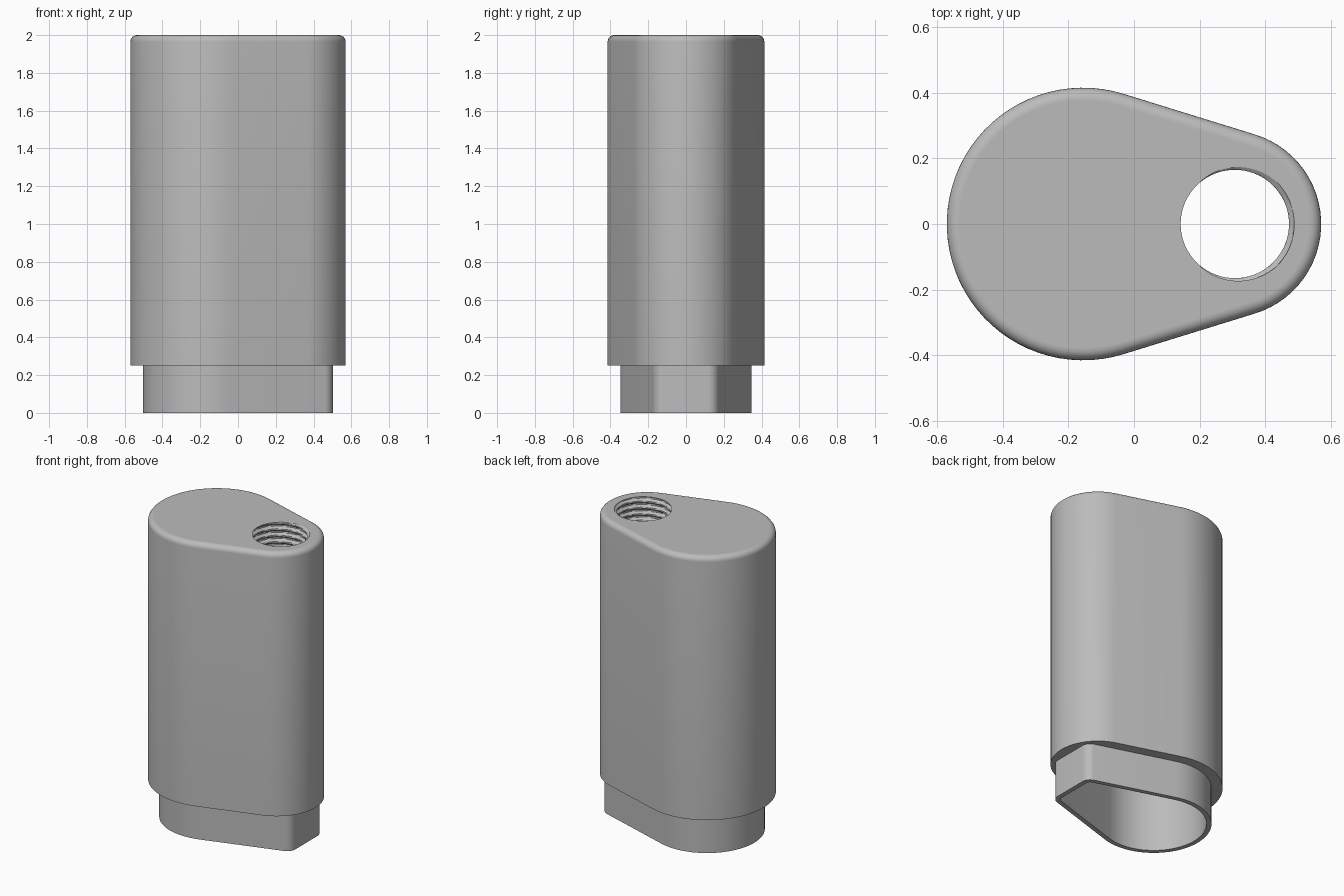
import bpy
import bmesh
from math import acos, cos, sin, pi, radians

if "Cube" in bpy.data.objects:
    bpy.data.objects.remove(bpy.data.objects["Cube"], do_unlink=True)

grey = bpy.data.materials.new("plain grey")
grey.use_nodes = True
grey.diffuse_color = (0.5, 0.5, 0.5, 1)
grey.node_tree.nodes["Principled BSDF"].inputs["Base Color"].default_value = (0.5, 0.5, 0.5, 1)

# Main dimensions
BIG_X, SMALL_X = -0.155, 0.285
BIG_R, SMALL_R = 0.415, 0.285
COLLAR_R, CORNER_R, COLLAR_END = 0.348, 0.06, 0.503
STEP_Z, TOP_Z, FILLET, WALL = 0.25, 2.0, 0.035, 0.03
BORE_X, CREST_R, ROOT_R = 0.307, 0.165, 0.181
PITCH, TURNS, SIDES = 0.042, 6, 72
BORE_Z = TOP_Z - PITCH * TURNS
SLOPE = acos((BIG_R - SMALL_R) / (SMALL_X - BIG_X))
HALF_END, BIG_END = 14, 48


def arc(cx, cy, r, start, end, count):
    return [(cx + r * cos(start + (end - start) * i / (count - 1)),
             cy + r * sin(start + (end - start) * i / (count - 1))) for i in range(count)]


def body_ring(z, inset=0.0):
    """Teardrop outline with two round ends."""
    pts = arc(SMALL_X, 0, SMALL_R - inset, -SLOPE, SLOPE, 2 * HALF_END)
    pts += arc(BIG_X, 0, BIG_R - inset, SLOPE, 2 * pi - SLOPE, BIG_END)
    return [(x, y, z) for x, y in pts]


def collar_ring(z, inset=0.0):
    """Same outline made smaller, with the narrow end cut flat."""
    cx = COLLAR_END - CORNER_R
    cy = (COLLAR_R - CORNER_R - cos(SLOPE) * (cx - BIG_X)) / sin(SLOPE)
    r = CORNER_R - inset
    pts = arc(cx, -cy, r, -SLOPE, 0, HALF_END) + arc(cx, cy, r, 0, SLOPE, HALF_END)
    pts += arc(BIG_X, 0, COLLAR_R - inset, SLOPE, 2 * pi - SLOPE, BIG_END)
    return [(x, y, z) for x, y in pts]


def bore_ring(z):
    """One slice through a helical thread."""
    ring = []
    for i in range(SIDES):
        turn = i / SIDES
        phase = ((TOP_Z - z) / PITCH + turn) % 1
        ridge = min(1, max(0, 1.5 - abs(phase - 0.5) * 4))
        r = ROOT_R + (CREST_R - ROOT_R) * ridge
        ring.append((BORE_X + r * cos(turn * 2 * pi), r * sin(turn * 2 * pi), z))
    return ring


def loft(bm, rings):
    rows = [[bm.verts.new(p) for p in ring] for ring in rings]
    for a, b in zip(rows, rows[1:]):
        for i in range(len(a)):
            j = (i + 1) % len(a)
            bm.faces.new((a[i], a[j], b[j], b[i]))
    return rows


def fill_with_hole(bm, rim, z, up):
    """Flat cap between an outline and the bore mouth."""
    hole = [bm.verts.new(p) for p in bore_ring(z)]
    edges = []
    for loop in (rim, hole):
        for i, v in enumerate(loop):
            w = loop[(i + 1) % len(loop)]
            edges.append(bm.edges.get((v, w)) or bm.edges.new((v, w)))
    made = bmesh.ops.triangle_fill(bm, use_beauty=True, use_dissolve=False, edges=edges)
    for f in made["geom"]:
        if isinstance(f, bmesh.types.BMFace):
            f.normal_update()
            if f.normal.z * up < 0:
                f.normal_flip()


def finish(bm, name):
    mesh = bpy.data.meshes.new(name)
    bm.to_mesh(mesh)
    bm.free()
    mesh.materials.append(grey)
    obj = bpy.data.objects.new(name, mesh)
    bpy.context.collection.objects.link(obj)
    bpy.ops.object.select_all(action="DESELECT")
    obj.select_set(True)
    bpy.context.view_layer.objects.active = obj
    bpy.ops.object.shade_smooth_by_angle(angle=radians(30))


# Case: step, walls, rounded top edge and top with the bore mouth
bm = bmesh.new()
rings = [collar_ring(STEP_Z), body_ring(STEP_Z), body_ring(TOP_Z - FILLET)]
for k in range(1, 7):
    a = k / 6 * pi / 2
    rings.append(body_ring(TOP_Z - FILLET * (1 - sin(a)), FILLET * (1 - cos(a))))
rings.append(body_ring(TOP_Z, FILLET + 0.003))
fill_with_hole(bm, loft(bm, rings)[-1], TOP_Z, 1)
finish(bm, "case_body")

# Hollow inside the case
bm = bmesh.new()
inside = loft(bm, [collar_ring(BORE_Z, WALL), collar_ring(STEP_Z, WALL)])
fill_with_hole(bm, inside[0], BORE_Z, -1)
finish(bm, "inner_cavity")

# Thin collar below the step
bm = bmesh.new()
loft(bm, [collar_ring(STEP_Z, WALL), collar_ring(0, WALL), collar_ring(0), collar_ring(STEP_Z)])
finish(bm, "base_collar")

# Threaded bore through the top
bm = bmesh.new()
steps = TURNS * 12
loft(bm, [bore_ring(TOP_Z + (BORE_Z - TOP_Z) * k / steps) for k in range(steps + 1)])
finish(bm, "threaded_bore")
